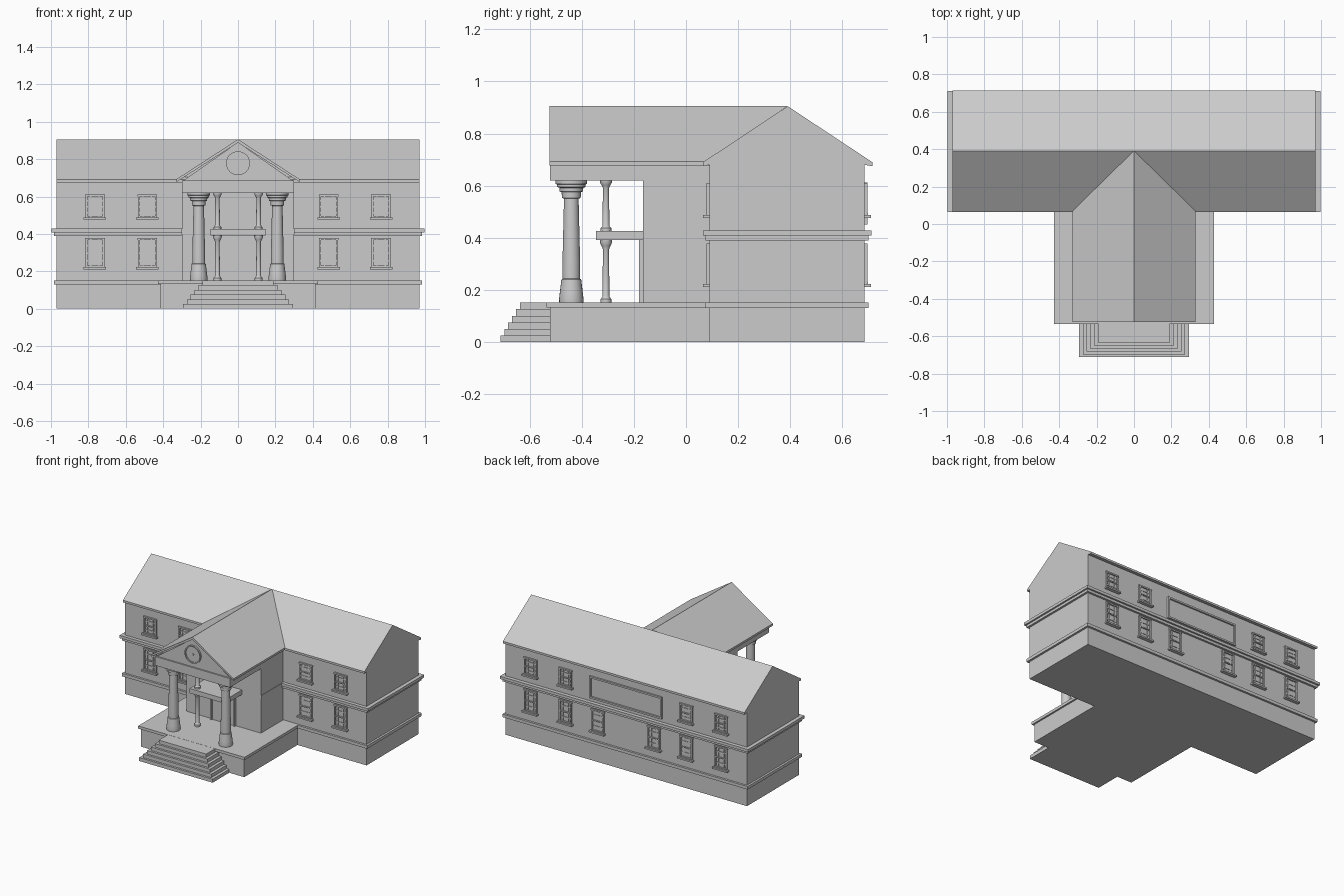
import bpy, bmesh, math
from mathutils import Vector

if "Cube" in bpy.data.objects:
    bpy.data.objects.remove(bpy.data.objects["Cube"])


def finish(name, bm, smooth=False):
    bmesh.ops.recalc_face_normals(bm, faces=bm.faces[:])
    me = bpy.data.meshes.new(name)
    bm.to_mesh(me)
    bm.free()
    ob = bpy.data.objects.new(name, me)
    bpy.context.collection.objects.link(ob)
    if smooth:
        bpy.ops.object.select_all(action='DESELECT')
        ob.select_set(True)
        bpy.context.view_layer.objects.active = ob
        bpy.ops.object.shade_smooth_by_angle(angle=math.radians(35))
    return ob


def add_box(bm, x0, x1, y0, y1, z0, z1):
    vs = bmesh.ops.create_cube(bm, size=1)['verts']
    for v in vs:
        v.co = Vector(((x0 + x1) / 2 + v.co.x * (x1 - x0),
                       (y0 + y1) / 2 + v.co.y * (y1 - y0),
                       (z0 + z1) / 2 + v.co.z * (z1 - z0)))


def boxes(name, *dims):
    bm = bmesh.new()
    for d in dims:
        add_box(bm, *d)
    return finish(name, bm)


def prism(name, pts, a, b, axis):
    """Extrude a profile along x (pts are y,z) or along y (pts are x,z)."""
    bm = bmesh.new()
    co = [(a, p, q) if axis == 'x' else (p, a, q) for p, q in pts]
    f = bm.faces.new([bm.verts.new(c) for c in co])
    r = bmesh.ops.extrude_face_region(bm, geom=[f])
    d = (b - a, 0, 0) if axis == 'x' else (0, b - a, 0)
    bmesh.ops.translate(bm, vec=d, verts=[g for g in r['geom'] if isinstance(g, bmesh.types.BMVert)])
    return finish(name, bm)


def lathe(name, profile, x, y, n=24):
    """Solid of revolution; profile is (radius, z) from bottom to top."""
    bm = bmesh.new()
    rings = [[bm.verts.new((x + r * math.cos(math.tau * i / n), y + r * math.sin(math.tau * i / n), z))
              for i in range(n)] for r, z in profile]
    for lo, hi in zip(rings, rings[1:]):
        for i in range(n):
            bm.faces.new((lo[i], lo[(i + 1) % n], hi[(i + 1) % n], hi[i]))
    bm.faces.new(rings[0])
    bm.faces.new(rings[-1])
    return finish(name, bm, True)


def window(name, x, wall, out, z0, z1):
    """Frame, sill, lintel and glazing bars; out is -1 (front) or +1 (back)."""
    bm = bmesh.new()

    def part(xa, xb, d, za, zb):
        ya, yb = sorted((wall - out * 0.004, wall + out * d))
        add_box(bm, x + xa, x + xb, ya, yb, za, zb)
    w = 0.05
    part(-w, w, 0.002, z0, z1)                            # glass
    part(-w, -w + 0.01, 0.011, z0, z1)                    # jambs
    part(w - 0.01, w, 0.011, z0, z1)
    part(-w - 0.003, w + 0.003, 0.012, z1 - 0.01, z1)     # lintel
    part(-w - 0.01, w + 0.01, 0.025, z0 - 0.006, z0 + 0.005)   # sill
    part(-w, w, 0.014, z0 + 0.005, z0 + 0.013)
    for c in (-0.022, 0.022):                             # upright bars
        part(c - 0.003, c + 0.003, 0.006, z0, z1)
    for k in range(1, 4):                                 # cross bars
        zc = z0 + (z1 - z0) * k / 4
        part(-w, w, 0.01 if k == 2 else 0.006, zc - 0.004, zc + 0.004)
    return finish(name, bm)


# Main wing
boxes("main_walls", (-0.97, 0.97, 0.09, 0.685, 0, 0.682))
prism("main_roof", [(0.065, 0.675), (0.065, 0.69), (0.39, 0.905), (0.715, 0.69),
                    (0.715, 0.675), (0.685, 0.68), (0.09, 0.68)], -0.97, 0.97, 'x')
boxes("base_band", (-0.985, 0.985, 0.075, 0.70, 0.13, 0.152))
boxes("floor_band", (-0.985, 0.985, 0.075, 0.70, 0.39, 0.408),
      (-0.997, 0.997, 0.065, 0.712, 0.408, 0.428))

# Porch platform and wrap-around steps
boxes("porch_platform", (-0.415, 0.415, -0.522, 0.10, 0, 0.14))
boxes("porch_floor", (-0.427, 0.427, -0.535, 0.10, 0.132, 0.152))
boxes("porch_steps", *[(-0.295 + 0.021 * i, 0.295 - 0.021 * i, -0.712 + 0.015 * i, -0.52,
                        0.0252 * i, 0.0252 * (i + 1)) for i in range(6)])

# Entrance block, ceiling beam and door
boxes("entrance_block", (-0.30, 0.30, -0.165, 0.10, 0.15, 0.68))
boxes("porch_beam", (-0.30, 0.30, -0.522, 0.10, 0.62, 0.685))
boxes("door", (-0.085, 0.085, -0.172, -0.16, 0.15, 0.385),
      (-0.098, -0.085, -0.18, -0.16, 0.15, 0.395), (0.085, 0.098, -0.18, -0.16, 0.15, 0.395))
boxes("balcony", (-0.148, 0.148, -0.345, -0.16, 0.392, 0.426))
boxes("entrance_side_bands", (0.295, 0.303, -0.165, 0.09, 0.40, 0.425),
      (-0.303, -0.295, -0.165, 0.09, 0.40, 0.425))

# Porch gable: recessed face, overhanging roof
prism("gable_face", [(-0.30, 0.68), (0.30, 0.68), (0, 0.89)], -0.512, 0.36, 'y')
prism("porch_roof", [(-0.33, 0.677), (-0.33, 0.692), (0, 0.906), (0.33, 0.692), (0.33, 0.677),
                     (0, 0.888)], -0.524, 0.09, 'y')
bm = bmesh.new()  # valley piece joining the porch ridge to the main ridge
a, b, c, d = [bm.verts.new(p) for p in ((-0.33, 0.085, 0.692), (0.33, 0.085, 0.692),
                                       (0, 0.085, 0.906), (0, 0.39, 0.906))]
for f in ((a, c, d), (b, d, c), (a, b, c), (a, d, b)):
    bm.faces.new(f)
finish("roof_valley", bm)

# Clock in the gable
bm = bmesh.new()
n = 32
sec = [(0.064, -0.50), (0.064, -0.523), (0.056, -0.523), (0.056, -0.515), (0.006, -0.515), (0.006, -0.521)]
rings = [[bm.verts.new((r * math.cos(math.tau * i / n), y, 0.778 + r * math.sin(math.tau * i / n)))
          for i in range(n)] for r, y in sec]
for lo, hi in zip(rings, rings[1:]):
    for i in range(n):
        bm.faces.new((lo[i], lo[(i + 1) % n], hi[(i + 1) % n], hi[i]))
bm.faces.new(rings[-1])
finish("clock", bm, True)

# Columns
big = [(0.046, 0.15), (0.047, 0.165), (0.044, 0.19), (0.038, 0.24), (0.034, 0.243), (0.034, 0.30),
       (0.028, 0.55), (0.036, 0.553), (0.037, 0.575), (0.045, 0.578), (0.046, 0.592),
       (0.055, 0.595), (0.055, 0.605), (0.061, 0.607), (0.061, 0.622)]
small = [(0.021, 0), (0.021, 0.06), (0.015, 0.09), (0.013, 0.11), (0.012, 0.85),
         (0.017, 0.9), (0.023, 0.95), (0.023, 1)]
for s in (-1, 1):
    lathe("large_column", big, s * 0.21, -0.44)
    for z0, z1 in ((0.15, 0.393), (0.425, 0.622)):
        lathe("small_column", [(r, z0 + t * (z1 - z0)) for r, t in small], s * 0.11, -0.307, 16)

# Windows, front and back
for s in (-1, 1):
    for x in (0.485, 0.765):
        window("front_lower_window", s * x, 0.09, -1, 0.217, 0.378)
        window("front_upper_window", s * x, 0.09, -1, 0.482, 0.61)
        window("back_upper_window", s * x, 0.685, 1, 0.482, 0.61)
    for x in (0.225, 0.485, 0.765):
        window("back_lower_window", s * x, 0.685, 1, 0.217, 0.378)

# Framed panel on the back wall
boxes("back_panel_frame", (-0.29, 0.29, 0.68, 0.697, 0.60, 0.612), (-0.29, 0.29, 0.68, 0.697, 0.452, 0.464),
      (-0.29, -0.278, 0.68, 0.697, 0.452, 0.612), (0.278, 0.29, 0.68, 0.697, 0.452, 0.612))
